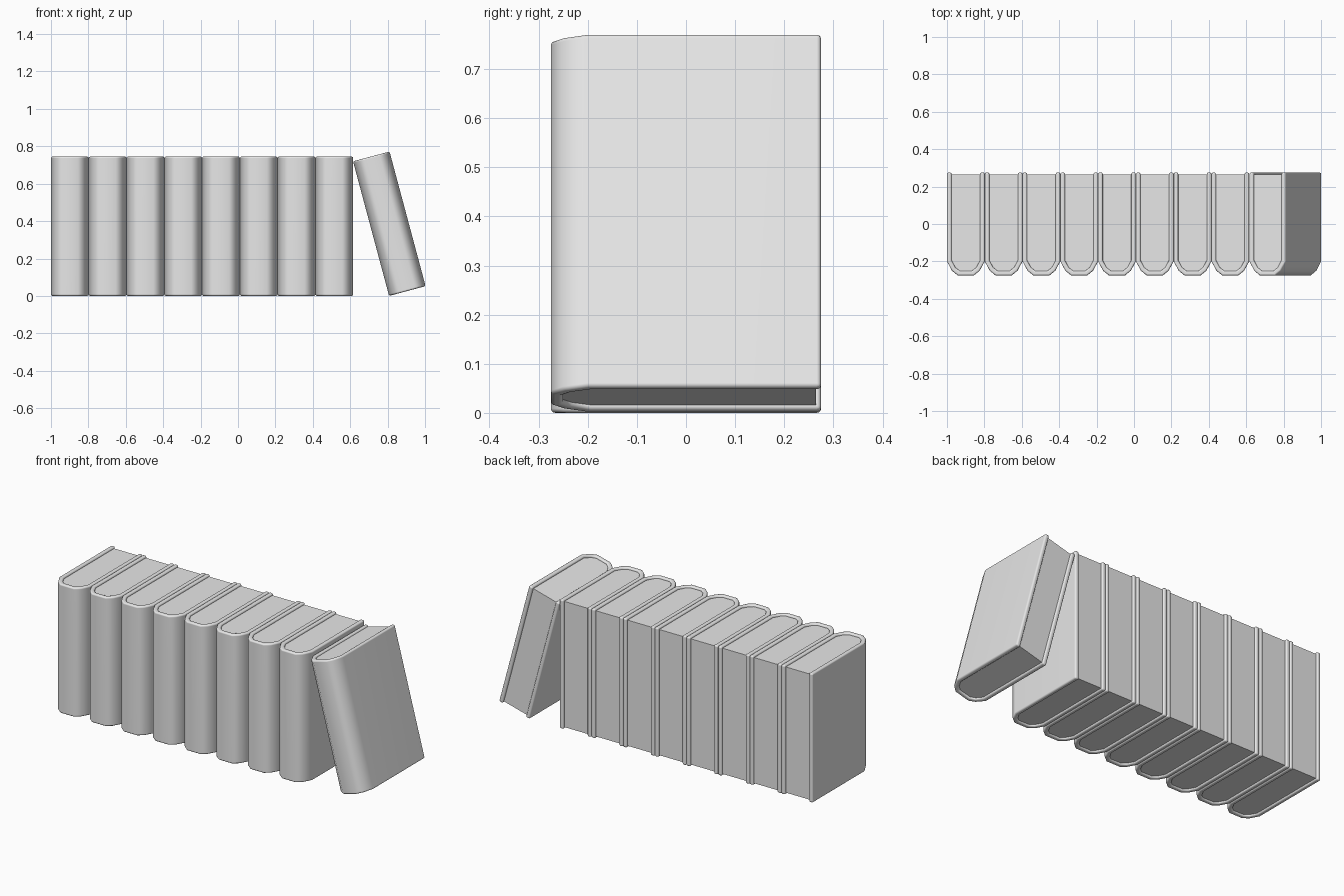
import bpy
import bmesh
import math

cube = bpy.data.objects.get("Cube")
if cube:
    bpy.data.objects.remove(cube, do_unlink=True)

WIDTH, HEIGHT, DEPTH = 0.202, 0.745, 0.55
COVER, RECESS, ROUND = 0.025, 0.01, 0.009
HALF, BACK = WIDTH / 2, DEPTH / 2

grey = bpy.data.materials.new("plain grey")
grey.use_nodes = True
grey.diffuse_color = (0.8, 0.8, 0.8, 1)
grey.node_tree.nodes["Principled BSDF"].inputs["Base Color"].default_value = grey.diffuse_color


def mirrored(half):
    """Complete a right-hand outline with its left-hand half."""
    return half + [(-x, y) for x, y in reversed(half)]


def prism(name, outline, low, high, rounding=0):
    """Extrude an outline upwards and round its square edges."""
    bm = bmesh.new()
    face = bm.faces.new([bm.verts.new((x, y, low)) for x, y in outline])
    extruded = bmesh.ops.extrude_face_region(bm, geom=[face])["geom"]
    verts = [g for g in extruded if isinstance(g, bmesh.types.BMVert)]
    bmesh.ops.translate(bm, verts=verts, vec=(0, 0, high - low))
    bmesh.ops.recalc_face_normals(bm, faces=bm.faces)
    if rounding:
        edges = [e for e in bm.edges if e.calc_face_angle() > math.radians(60)]
        bmesh.ops.bevel(bm, geom=edges, offset=rounding, segments=3,
                        profile=0.5, affect='EDGES', clamp_overlap=True)
    mesh = bpy.data.meshes.new(name)
    bm.to_mesh(mesh)
    bm.free()
    mesh.materials.append(grey)
    obj = bpy.data.objects.new(name, mesh)
    bpy.context.collection.objects.link(obj)
    bpy.ops.object.select_all(action='DESELECT')
    obj.select_set(True)
    bpy.context.view_layer.objects.active = obj
    bpy.ops.object.shade_smooth_by_angle(angle=math.radians(42))
    weighted = obj.modifiers.new("flat covers", 'WEIGHTED_NORMAL')
    weighted.keep_sharp = True
    return obj


# Spine outlines, from the board edge round to the middle
outer = [(HALF, BACK), (HALF, -0.2), (HALF - 0.027, -0.25), (HALF - 0.058, -BACK)]
inner = [(HALF - COVER, BACK), (HALF - COVER, -0.194),
         (HALF - 0.045, -0.232), (HALF - 0.068, COVER - BACK)]
cover_outline = mirrored(outer) + list(reversed(mirrored(inner)))
page_outline = mirrored([(inner[0][0], BACK - RECESS)] + inner[1:])


def book(label, x, z, lean=0):
    cover = prism(label + "_cover", cover_outline, -HEIGHT / 2, HEIGHT / 2, ROUND)
    pages = prism(label + "_pages", page_outline,
                  RECESS - HEIGHT / 2, HEIGHT / 2 - RECESS)
    for part in (cover, pages):
        part.location = (x, 0, z)
        part.rotation_euler.y = lean


# Row of upright books
for i in range(8):
    book(f"upright_book_{i + 1}", -1 + HALF + i * WIDTH, HEIGHT / 2)

# Last book leaning on the row
book("leaning_book", 0.809, 0.386, math.radians(-15))
